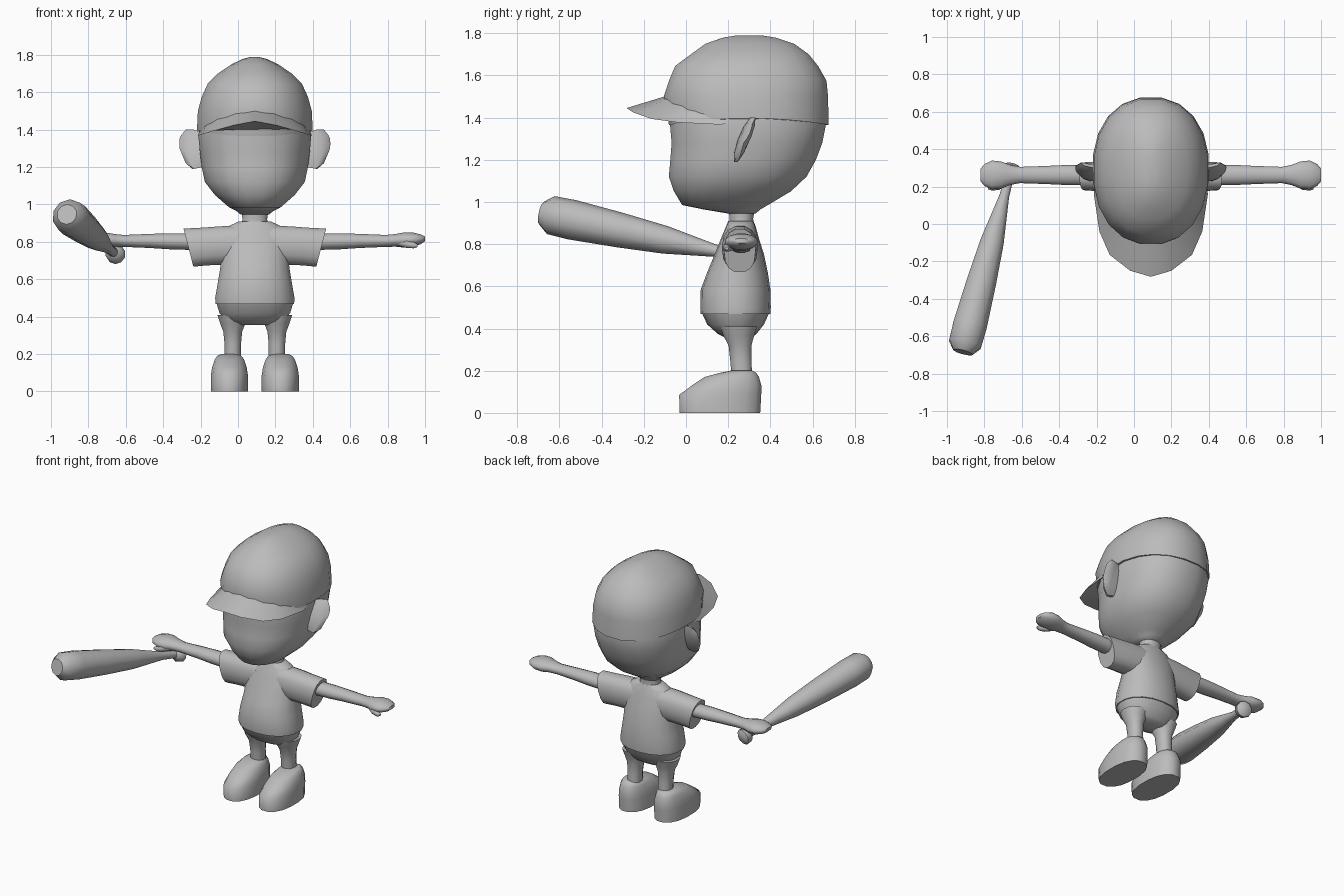
import bpy, bmesh, math
from mathutils import Vector

CX = 0.09   # body centre line
CY = 0.26   # arm centre line

grey = bpy.data.materials.new("plain grey")
grey.diffuse_color = (0.5, 0.5, 0.5, 1)


def ring(c, u, v, n=16, p=2.0):
    """Superellipse ring around c with half axes u and v."""
    c, u, v = Vector(c), Vector(u), Vector(v)
    out = []
    for i in range(n):
        a = 2 * math.pi * (i + 0.5) / n
        ca, sa = math.cos(a), math.sin(a)
        out.append(c + u * math.copysign(abs(ca) ** (2 / p), ca)
                   + v * math.copysign(abs(sa) ** (2 / p), sa))
    return out


def loft(name, rings, angle=50):
    """Skin closed rings and cap both ends."""
    bm = bmesh.new()
    vs = [[bm.verts.new(q) for q in r] for r in rings]
    n = len(vs[0])
    for a, b in zip(vs, vs[1:]):
        for i in range(n):
            j = (i + 1) % n
            bm.faces.new((a[i], a[j], b[j], b[i]))
    bm.faces.new(vs[0][::-1])
    bm.faces.new(vs[-1])
    bmesh.ops.recalc_face_normals(bm, faces=bm.faces)
    me = bpy.data.meshes.new(name)
    bm.to_mesh(me)
    bm.free()
    me.materials.append(grey)
    ob = bpy.data.objects.new(name, me)
    bpy.context.collection.objects.link(ob)
    bpy.ops.object.select_all(action='DESELECT')
    ob.select_set(True)
    bpy.context.view_layer.objects.active = ob
    bpy.ops.object.shade_smooth_by_angle(angle=math.radians(angle))
    return ob


def stack(rows, cx=CX, n=18, p=2.2):
    """Horizontal rings from rows of (z, half width, front y, back y)."""
    return [ring((cx, (f + b) / 2, z), (w, 0, 0), (0, (b - f) / 2, 0), n, p)
            for z, w, f, b in rows]


# Head
loft("head", stack([
    (0.945, 0.075, 0.20, 0.33), (0.965, 0.10, 0.08, 0.355),
    (0.985, 0.14, -0.02, 0.39), (1.05, 0.215, -0.06, 0.50),
    (1.12, 0.27, -0.085, 0.575), (1.20, 0.287, -0.078, 0.62),
    (1.28, 0.297, -0.072, 0.65), (1.37, 0.305, -0.08, 0.668),
    (1.42, 0.295, -0.075, 0.66)], n=20, p=2.3))
loft("neck", stack([(0.87, 0.08, 0.20, 0.33), (0.92, 0.068, 0.205, 0.32),
                    (0.97, 0.075, 0.20, 0.33)], n=12))

# Cap crown, with its rim dipping at front and back
crown = stack([
    (1.397, 0.313, -0.085, 0.68), (1.50, 0.308, -0.11, 0.678),
    (1.575, 0.287, -0.085, 0.67), (1.645, 0.255, -0.055, 0.63),
    (1.70, 0.20, 0.02, 0.585), (1.75, 0.125, 0.09, 0.515),
    (1.778, 0.065, 0.17, 0.43), (1.788, 0.025, 0.23, 0.37)], n=20)
for q in crown[0]:
    q.z -= 0.032 * ((q.y - 0.3) / 0.38) ** 2
loft("cap_crown", crown)

# Cap brim: wedge sections swept from side to side (offset, inner y, inner z, outer offset, outer y)
half = [(0.295, 0.20, 1.395, 0.305, 0.16), (0.265, 0.06, 1.42, 0.275, -0.04),
        (0.20, -0.03, 1.455, 0.22, -0.165), (0.10, -0.095, 1.487, 0.11, -0.25),
        (0.0, -0.112, 1.50, 0.0, -0.282)]
sections = []
for s, part in ((-1, half), (1, half[-2::-1])):
    for ix, iy, iz, ox, oy in part:
        oz = 1.445 - 0.078 * (ox / 0.305) ** 1.3
        sections.append([Vector((CX + s * ix, iy + 0.01, iz)),
                         Vector((CX + s * ox, oy, oz)),
                         Vector((CX + s * ix, iy + 0.03, min(iz - 0.02, 1.40)))])
loft("cap_brim", sections, 40)

# Shirt body and shorts
loft("shirt", stack([
    (0.468, 0.213, 0.07, 0.40), (0.50, 0.215, 0.068, 0.402),
    (0.585, 0.20, 0.07, 0.40), (0.665, 0.187, 0.10, 0.388),
    (0.75, 0.182, 0.135, 0.37), (0.83, 0.175, 0.167, 0.345),
    (0.885, 0.14, 0.19, 0.33), (0.91, 0.085, 0.20, 0.32)]))
loft("shorts", stack([
    (0.355, 0.12, 0.19, 0.31), (0.375, 0.155, 0.15, 0.335),
    (0.42, 0.192, 0.10, 0.37), (0.48, 0.21, 0.073, 0.397)]))

for s, side in ((-1, "right"), (1, "left")):
    # Sleeve with slanted opening
    loft(side + "_sleeve", [
        ring((CX + s * x, CY - 0.005, z), (s * t, 0, h), (0, d, 0), 14, 2.4)
        for x, z, t, h, d in ((0.08, 0.785, 0, 0.105, 0.085), (0.19, 0.78, 0, 0.105, 0.085),
                              (0.27, 0.775, 0.012, 0.103, 0.08),
                              (0.355, 0.769, 0.027, 0.104, 0.075))])
    # Arm running into a flattened hand
    loft(side + "_arm", [
        ring((CX + s * x, CY + 0.002, z), (0, 0, h), (0, d, 0), 12)
        for x, z, h, d in ((0.30, 0.80, 0.046, 0.056), (0.46, 0.803, 0.044, 0.055),
                           (0.56, 0.805, 0.039, 0.05), (0.70, 0.805, 0.033, 0.045),
                           (0.75, 0.808, 0.035, 0.055), (0.80, 0.81, 0.042, 0.075),
                           (0.85, 0.812, 0.038, 0.08), (0.89, 0.814, 0.026, 0.06),
                           (0.91, 0.816, 0.012, 0.035))])
    # Thumb
    loft(side + "_thumb", [
        ring((CX + s * x, y, z), (0, 0, r), (0, r, 0), 8)
        for x, y, z, r in ((0.76, 0.235, 0.80, 0.022), (0.81, 0.205, 0.79, 0.024),
                           (0.85, 0.195, 0.782, 0.018), (0.87, 0.193, 0.78, 0.008))])
    # Leg and shoe
    loft(side + "_leg", stack([
        (0.17, 0.046, 0.215, 0.315), (0.25, 0.045, 0.208, 0.312),
        (0.32, 0.052, 0.20, 0.312), (0.365, 0.07, 0.175, 0.325),
        (0.41, 0.085, 0.16, 0.34)], CX + s * 0.118, 12))
    loft(side + "_shoe", stack([
        (0.0, 0.101, -0.033, 0.355), (0.085, 0.101, -0.036, 0.36),
        (0.13, 0.094, 0.025, 0.36), (0.17, 0.08, 0.085, 0.348),
        (0.19, 0.066, 0.16, 0.335), (0.20, 0.045, 0.21, 0.315)],
        CX + s * 0.136, 16, 2.3))
    # Ear: leaf shape flaring outward
    loft(side + "_ear", [
        ring((CX + s * x, y, z), (0, t, h), (s * 0.012, d, 0), 10)
        for x, y, z, t, h, d in ((0.26, 0.27, 1.29, 0.03, 0.09, 0.03),
                                 (0.33, 0.275, 1.295, 0.04, 0.11, 0.028),
                                 (0.365, 0.285, 1.31, 0.038, 0.095, 0.025),
                                 (0.392, 0.29, 1.325, 0.02, 0.045, 0.012))], 35)

# Bat swept along its axis from knob to tip
knob, tip = Vector((-0.655, 0.295, 0.735)), Vector((-0.915, -0.685, 0.947))
axis = (tip - knob).normalized()
u = axis.cross(Vector((0, 0, 1))).normalized()
v = axis.cross(u)
loft("bat", [ring(knob.lerp(tip, t), u * r, v * r, 10)
             for t, r in ((-0.025, 0.03), (-0.01, 0.053), (0.025, 0.05), (0.045, 0.025),
                          (0.15, 0.028), (0.25, 0.043), (0.40, 0.066), (0.62, 0.083),
                          (0.85, 0.095), (0.955, 0.092), (1.0, 0.055))])
